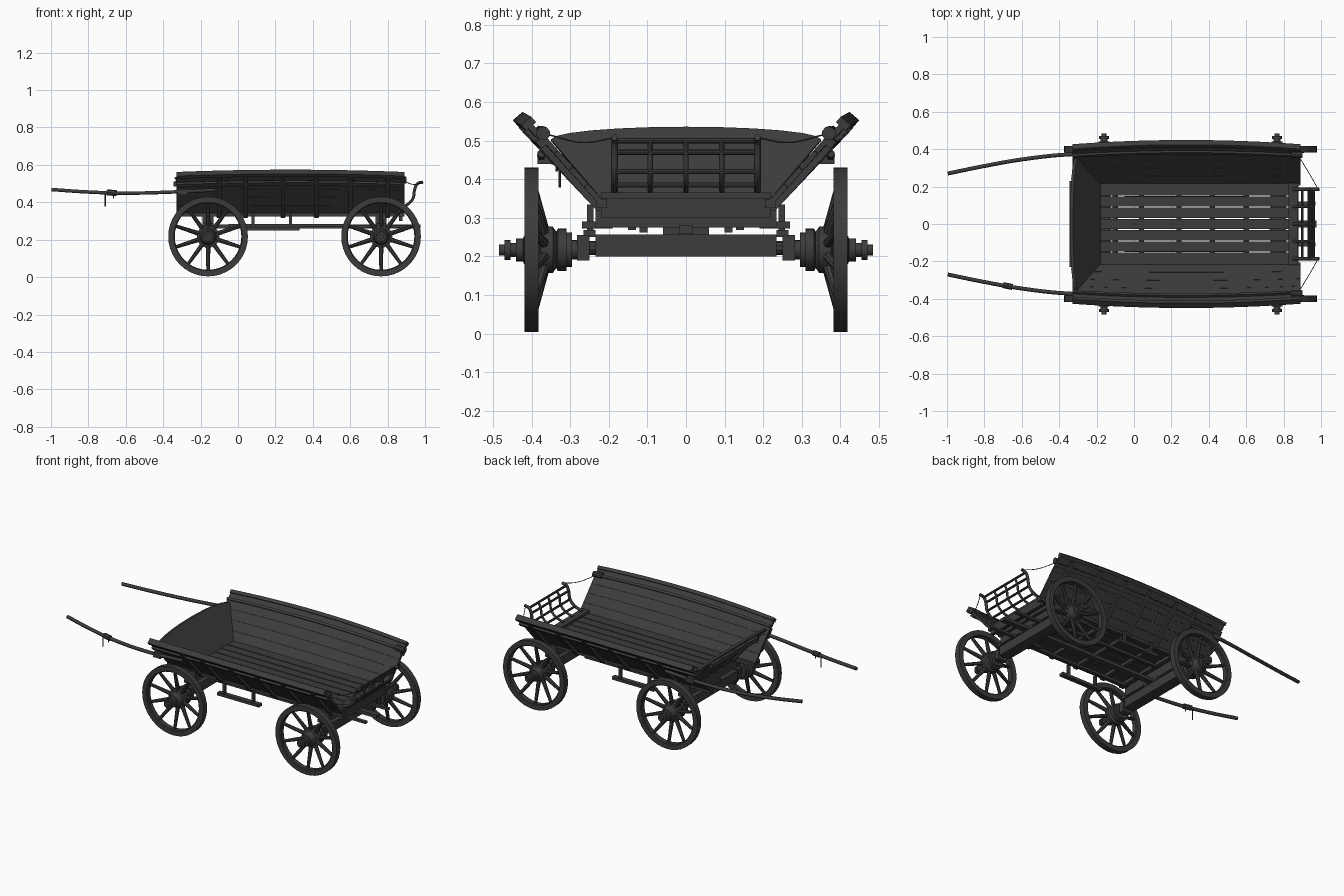
import bpy, bmesh, math
from mathutils import Vector

if "Cube" in bpy.data.objects:
    bpy.data.objects.remove(bpy.data.objects["Cube"])

wood = bpy.data.materials.new("dark_weathered_wood")
wood.use_nodes = True
wood.diffuse_color = (0.045, 0.045, 0.045, 1)
bsdf = wood.node_tree.nodes["Principled BSDF"]
bsdf.inputs["Base Color"].default_value = wood.diffuse_color
bsdf.inputs["Roughness"].default_value = 0.8


def finish(name, bm, smooth=False):
    bmesh.ops.recalc_face_normals(bm, faces=bm.faces)
    mesh = bpy.data.meshes.new(name)
    bm.to_mesh(mesh)
    bm.free()
    mesh.materials.append(wood)
    ob = bpy.data.objects.new(name, mesh)
    bpy.context.collection.objects.link(ob)
    if smooth:
        bpy.ops.object.select_all(action='DESELECT')
        ob.select_set(True)
        bpy.context.view_layer.objects.active = ob
        bpy.ops.object.shade_smooth_by_angle(angle=math.radians(35))
    return ob


def box(name, x, y, z):
    bm = bmesh.new()
    bmesh.ops.create_cube(bm, size=1)
    for v in bm.verts:
        v.co = [r[0] + (c + 0.5) * (r[1] - r[0]) for c, r in zip(v.co, (x, y, z))]
    return finish(name, bm)


def add_rod(bm, a, b, r1, r2, sides=8):
    a, b = Vector(a), Vector(b)
    new = bmesh.ops.create_cone(bm, cap_ends=True, segments=sides, radius1=r1,
                                radius2=r2, depth=(b - a).length)["verts"]
    turn = (b - a).to_track_quat('Z', 'Y')
    for v in new:
        v.co = turn @ v.co + (a + b) / 2


def rod(name, a, b, r, sides=8):
    bm = bmesh.new()
    add_rod(bm, a, b, r, r, sides)
    return finish(name, bm, sides > 4)


def tube(name, points, r):
    curve = bpy.data.curves.new(name, 'CURVE')
    curve.dimensions = '3D'
    curve.bevel_depth = r
    curve.bevel_resolution = 1
    curve.use_fill_caps = True
    curve.resolution_u = 5
    spline = curve.splines.new('BEZIER')
    spline.bezier_points.add(len(points) - 1)
    for bp, p in zip(spline.bezier_points, points):
        bp.co = p
        bp.handle_left_type = bp.handle_right_type = 'AUTO'
    curve.materials.append(wood)
    ob = bpy.data.objects.new(name, curve)
    bpy.context.collection.objects.link(ob)
    return ob


def add_lathe(bm, profile, steps, closed=False):
    # revolve (radius, y) points about the y axis
    rings = [[bm.verts.new((r * math.cos(a), y, r * math.sin(a))) for r, y in profile]
             for a in (math.tau * i / steps for i in range(steps))]
    count = len(profile)
    for i in range(steps):
        p, q = rings[i], rings[(i + 1) % steps]
        for j in range(count if closed else count - 1):
            k = (j + 1) % count
            bm.faces.new((p[j], p[k], q[k], q[j]))
    if not closed:
        bm.faces.new([ring[0] for ring in rings])
        bm.faces.new([ring[-1] for ring in rings])


# Wheels: rim, dished spokes and stepped hub, one shared mesh
bm = bmesh.new()
add_lathe(bm, [(.178, -.014), (.183, -.018), (.213, -.018),
               (.213, .018), (.183, .018), (.178, .014)], 40, True)
add_lathe(bm, [(.025, -.12), (.025, -.105), (.045, -.105), (.045, -.09), (.055, -.09),
               (.055, -.068), (.047, -.064), (.06, -.055), (.06, -.025), (.045, -.02),
               (.036, .02), (.03, .022), (.03, .04), (.018, .04), (.018, .055),
               (.026, .055), (.026, .07), (.014, .07), (.014, .085)], 20)
for i in range(10):
    a = math.tau * (i + .5) / 10
    c, s = math.cos(a), math.sin(a)
    add_rod(bm, (.04 * c, -.036, .04 * s), (.185 * c, 0, .185 * s), .013, .009)
wheel = finish("front_left_side_wheel", bm, True)
wheel.location = (-.16, .4, .217)
for name, x, side in (("front_right_side_wheel", -.16, -1),
                      ("rear_left_side_wheel", .765, 1), ("rear_right_side_wheel", .765, -1)):
    ob = bpy.data.objects.new(name, wheel.data)
    ob.location = (x, .4 * side, .217)
    ob.rotation_euler.z = 0 if side > 0 else math.pi
    bpy.context.collection.objects.link(ob)

# Axles and bolsters
for end, x in (("front", -.16), ("rear", .765)):
    box(end + "_axle_beam", (x - .035, x + .035), (-.235, .235), (.2, .257))
    box(end + "_bolster", (x - .03, x + .03), (-.235, .235), (.275, .335))
    box(end + "_pivot_block", (x - .04, x + .04), (-.06, .06), (.257, .275))
    rod(end + "_axle_rod", (x, -.32, .222), (x, .32, .222), .018, 10)
    for s in (-1, 1):
        box(end + "_axle_collar", (x - .03, x + .03),
            sorted((s * .25, s * .283)), (.19, .255))
        box(end + "_bolster_foot", (x - .025, x + .025),
            sorted((s * .19, s * .27)), (.272, .29))

# Undercarriage poles
box("centre_pole", (-.16, .975), (-.018, .018), (.26, .28))
for s in (-1, 1):
    box("under_rail", (-.05, .6), sorted((s * .13, s * .15)), (.268, .284))
    box("side_step_bar", (.04, .33), sorted((s * .235, s * .265)), (.25, .268))
    box("rear_brace", (.6, .97), sorted((s * .1, s * .12)), (.262, .276))
    for x in (.08, .28):
        box("step_hanger", (x - .008, x + .008), sorted((s * .24, s * .256)), (.262, .335))

# Floor planks over cross bearers
for i in range(7):
    y = -.21 + i * .06
    box("floor_plank", (-.18, .86), (y + .003, y + .057), (.338, .35))
stations = (-.1, .04, .24, .42, .6, .8)
for x in stations:
    box("cross_bearer", (x - .014, x + .014), (-.235, .235), (.318, .338))
for s in (-1, 1):
    box("floor_sill", (-.33, .89), sorted((s * .205, s * .232)), (.325, .348))

# Flared sides, slightly bowed along their length
X0, X1 = -.33, .89


def side_point(x, t, s, out=0):
    bow = 1 - ((x - .28) / .61) ** 2
    y = .215 + .185 * t + .022 * t * bow + .75 * out
    return Vector((x, s * y, .345 + .207 * t + .012 * t * bow - .65 * out))


def side_strip(name, t0, t1, s, inner, outer, x0=X0, x1=X1, steps=12):
    bm = bmesh.new()
    rings = []
    for i in range(steps + 1):
        x = x0 + (x1 - x0) * i / steps
        rings.append([bm.verts.new(side_point(x, t, s, o)) for t, o in
                      ((t0, inner), (t1, inner), (t1, outer), (t0, outer))])
    for p, q in zip(rings, rings[1:]):
        for j in range(4):
            k = (j + 1) % 4
            bm.faces.new((p[j], p[k], q[k], q[j]))
    bm.faces.new(rings[0])
    bm.faces.new(rings[-1])
    return finish(name, bm)


for s in (-1, 1):
    for i in range(4):
        side_strip("side_plank", i * .21, i * .21 + .207, s, 0, .014)
    side_strip("upper_side_board", .84, 1, s, .004, .02)
    side_strip("top_rail", .96, 1.03, s, -.006, .028)
    side_strip("inner_rail", .8, .85, s, -.012, .002)
    side_strip("outer_rail", .74, .82, s, .014, .03)
    for x in stations:
        side_strip("side_stake", -.04, .95, s, .014, .03, x - .011, x + .011, 1)
    rod("rail_end_knob", side_point(.84, .84, s, .0), side_point(.9, .84, s, .0), .018, 10)

# Arched headboard leaning outwards
def lean(z):
    return -.18 - .145 * (z - .345) / .19


arch = [(.35 * math.cos(math.pi * i / 12), .503 + .033 * math.sin(math.pi * i / 12))
        for i in range(13)]
outline = [(-.215, .345), (.215, .345)] + arch
bm = bmesh.new()
front = [bm.verts.new((lean(z), y, z)) for y, z in outline]
back = [bm.verts.new((lean(z) - .016, y, z - .004)) for y, z in outline]
bm.faces.new(front)
bm.faces.new(back[::-1])
for i in range(len(front)):
    j = (i + 1) % len(front)
    bm.faces.new((front[i], back[i], back[j], front[j]))
finish("headboard", bm)
for i in range(-2, 3):
    rod("headboard_batten", (lean(.345) - .02, i * .085, .34),
        (lean(.515) - .02, i * .12, .515), .01, 4)
box("headboard_rail", (-.345, -.322), (-.23, .23), (.485, .51))

# Tail sill and curved rear rack
box("tail_sill", (.825, .875), (-.22, .22), (.348, .366))
box("tail_board", (.86, .88), (-.22, .22), (.3, .35))
rack = [(.85, .37), (.9, .385), (.935, .42), (.945, .47), (.96, .5), (.99, .508)]
for i in range(-2, 3):
    edge = abs(i) == 2
    y = i * .0925
    tube("rack_rib", [(x, y, z) for x, z in (rack if edge else rack[:-1])],
         .009 if edge else .007)
for x, z in rack[1:5]:
    rod("rack_crossbar", (x, -.19, z), (x, .19, z), .007)
for s in (-1, 1):
    tube("rack_chain", [(.985, s * .185, .508), (.94, s * .265, .495),
                        (.885, s * .355, .515)], .002)

# Draught shafts with harness hooks
for s in (-1, 1):
    tube("shaft", [(-.12, s * .375, .466), (-.35, s * .372, .455), (-.6, s * .345, .449),
                   (-.8, s * .31, .455), (-.995, s * .27, .468)], .0105)
    box("shaft_bracket", (-.32, -.27), sorted((s * .33, s * .385)), (.44, .472))
rod("harness_band", (-.7, -.327, .452), (-.65, -.337, .45), .016)
rod("harness_hook", (-.71, -.327, .45), (-.71, -.327, .378), .003)
rod("harness_pin", (-.665, -.335, .45), (-.665, -.335, .42), .003)
